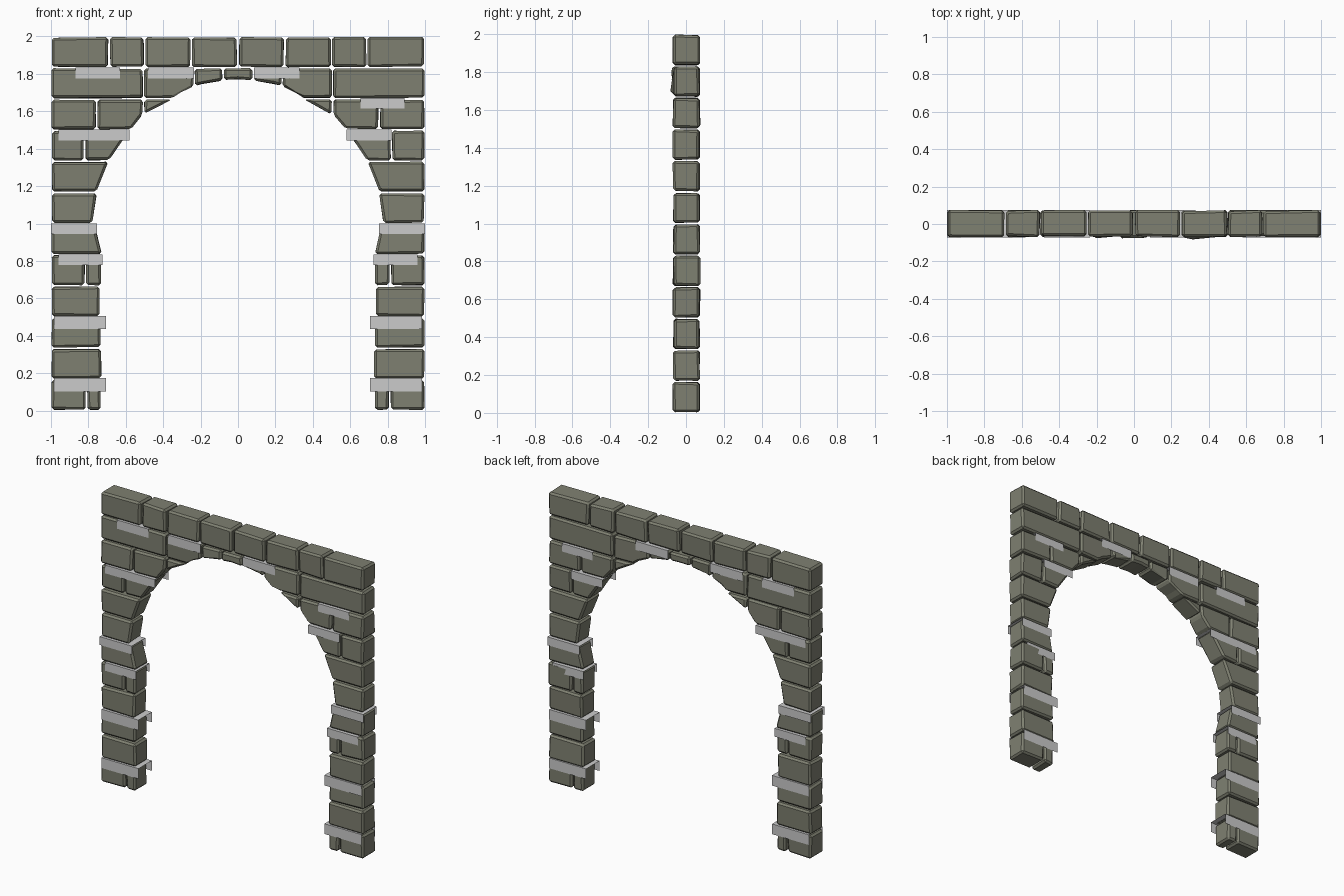
import bpy, bmesh, random

if "Cube" in bpy.data.objects:
    bpy.data.objects.remove(bpy.data.objects["Cube"])

random.seed(4)

stone_mat = bpy.data.materials.new("olive_stone")
stone_mat.diffuse_color = (0.21, 0.215, 0.165, 1)
stone_mat.use_nodes = True
stone_mat.node_tree.nodes["Principled BSDF"].inputs["Base Color"].default_value = stone_mat.diffuse_color


def stone(name, outline, front=-0.067, back=0.071, gap=0.005):
    """Chiselled block: x/z outline shrunk by the joint gap, extruded in y, chamfered."""
    xs, zs = [p[0] for p in outline], [p[1] for p in outline]
    cx, cz = (min(xs) + max(xs)) / 2, (min(zs) + max(zs)) / 2
    sx = 1 - 2 * gap / (max(xs) - min(xs))
    sz = 1 - 2 * gap / (max(zs) - min(zs))
    bm = bmesh.new()
    rings = []
    for y in (front, back):
        ring = []
        for x, z in outline:
            jx, jy, jz = (random.uniform(-1, 1) for _ in range(3))
            ring.append(bm.verts.new((cx + (x - cx) * sx + jx * 0.003,
                                      y + jy * 0.005,
                                      cz + (z - cz) * sz + jz * 0.003)))
        rings.append(ring)
    f, b = rings
    n = len(outline)
    bm.faces.new(f)
    bm.faces.new(b[::-1])
    for i in range(n):
        j = (i + 1) % n
        bm.faces.new((f[j], f[i], b[i], b[j]))
    bmesh.ops.recalc_face_normals(bm, faces=bm.faces)
    mesh = bpy.data.meshes.new(name)
    bm.to_mesh(mesh)
    bm.free()
    mesh.materials.append(stone_mat)
    obj = bpy.data.objects.new(name, mesh)
    bpy.context.collection.objects.link(obj)
    bev = obj.modifiers.new("chamfer", 'BEVEL')
    bev.width = 0.012
    bev.segments = 1
    bev.limit_method = 'ANGLE'
    bev.angle_limit = 0.6
    return obj


def block(x0, x1, z0, z1, x0_low=None):
    """Four-sided outline; the inner edge x0 may lean to x0_low at the bottom."""
    return [(x0_low or x0, z0), (x1, z0), (x1, z1), (x0, z1)]


def z(course):
    return course / 6


# Outlines of one half of the arch, from inner edge to outer edge
half = [
    # pillar courses
    block(0.73, 0.81, z(0), z(1)), block(0.81, 1, z(0), z(1)),
    block(0.725, 1, z(1), z(2)),
    block(0.73, 1, z(2), z(3)),
    block(0.735, 1, z(3), z(4)),
    block(0.73, 0.815, z(4), z(5)), block(0.815, 1, z(4), z(5)),
    block(0.765, 1, z(5), z(6), 0.725),
    # springing of the arch
    block(0.75, 1, z(6), z(7), 0.775),
    block(0.69, 1, z(7), z(8), 0.755),
    block(0.58, 0.82, z(8), z(9), 0.69), block(0.82, 1, z(8), z(9)),
    # stones cut to the arch curve
    [(0.57, z(9)), (0.755, z(9)), (0.755, z(10)), (0.505, z(10)), (0.505, 1.58)],
    block(0.755, 1, z(9), z(10)),
    [(0.505, 1.58), (0.505, z(10)), (0.35, z(10))],
    [(0.35, z(10)), (0.505, z(10)), (0.505, z(11)), (0.235, z(11)),
     (0.235, 1.73), (0.31, 1.695)],
    block(0.505, 1, z(10), z(11)),
    [(0.08, 1.762), (0.2, 1.742), (0.235, 1.73), (0.235, z(11)), (0.08, z(11))],
    # top course
    block(0.001, 0.25, z(11), 2), block(0.25, 0.5, z(11), 2),
    block(0.5, 0.69, z(11), 2), block(0.69, 1, z(11), 2),
]
for side, s in (("right", 1), ("left", -1)):
    for i, outline in enumerate(half):
        stone(f"{side}_stone_{i + 1}", [(s * x, zz) for x, zz in outline])

# Keystone, standing slightly proud of the front
stone("keystone", [(-0.08, 1.762), (0, 1.768), (0.08, 1.762),
                   (0.08, z(11)), (-0.08, z(11))], front=-0.075)


def saddle_strip(name, x0, x1, top, drop):
    """Thin sheet laid in a joint and folded down over front and back."""
    profile = [(-0.071, top - drop), (-0.071, top), (0.075, top), (0.075, top - drop)]
    verts = [(x, y, zz) for x in (x0, x1) for y, zz in profile]
    faces = [(i, i + 4, i + 5, i + 1) for i in range(3)]
    mesh = bpy.data.meshes.new(name)
    mesh.from_pydata(verts, [], faces)
    bm = bmesh.new()
    bm.from_mesh(mesh)
    for f in bm.faces:
        f.normal_update()
    up = [f for f in bm.faces if abs(f.normal.z) > 0.5][0]
    if up.normal.z < 0:
        bmesh.ops.reverse_faces(bm, faces=bm.faces)
    bm.to_mesh(mesh)
    bm.free()
    bpy.context.collection.objects.link(bpy.data.objects.new(name, mesh))


# Strips on both pillars
paired = [(0.705, 0.985, 0.173, 0.07), (0.705, 0.985, 0.506, 0.07),
          (0.755, 1.0, 1.0, 0.057), (0.725, 0.96, 0.834, 0.057)]
for i, (a, b, top, drop) in enumerate(paired):
    saddle_strip(f"right_strip_{i + 1}", a, b, top, drop)
    saddle_strip(f"left_strip_{i + 1}", -b, -a, top, drop)

# Single strips around the arch
single = [(-0.96, -0.58, 1.502, 0.057), (0.58, 0.82, 1.502, 0.057),
          (-0.87, -0.63, 1.835, 0.06), (-0.48, -0.235, 1.835, 0.06),
          (0.085, 0.33, 1.835, 0.06), (0.655, 0.89, 1.67, 0.055)]
for i, (a, b, top, drop) in enumerate(single):
    saddle_strip(f"arch_strip_{i + 1}", a, b, top, drop)
